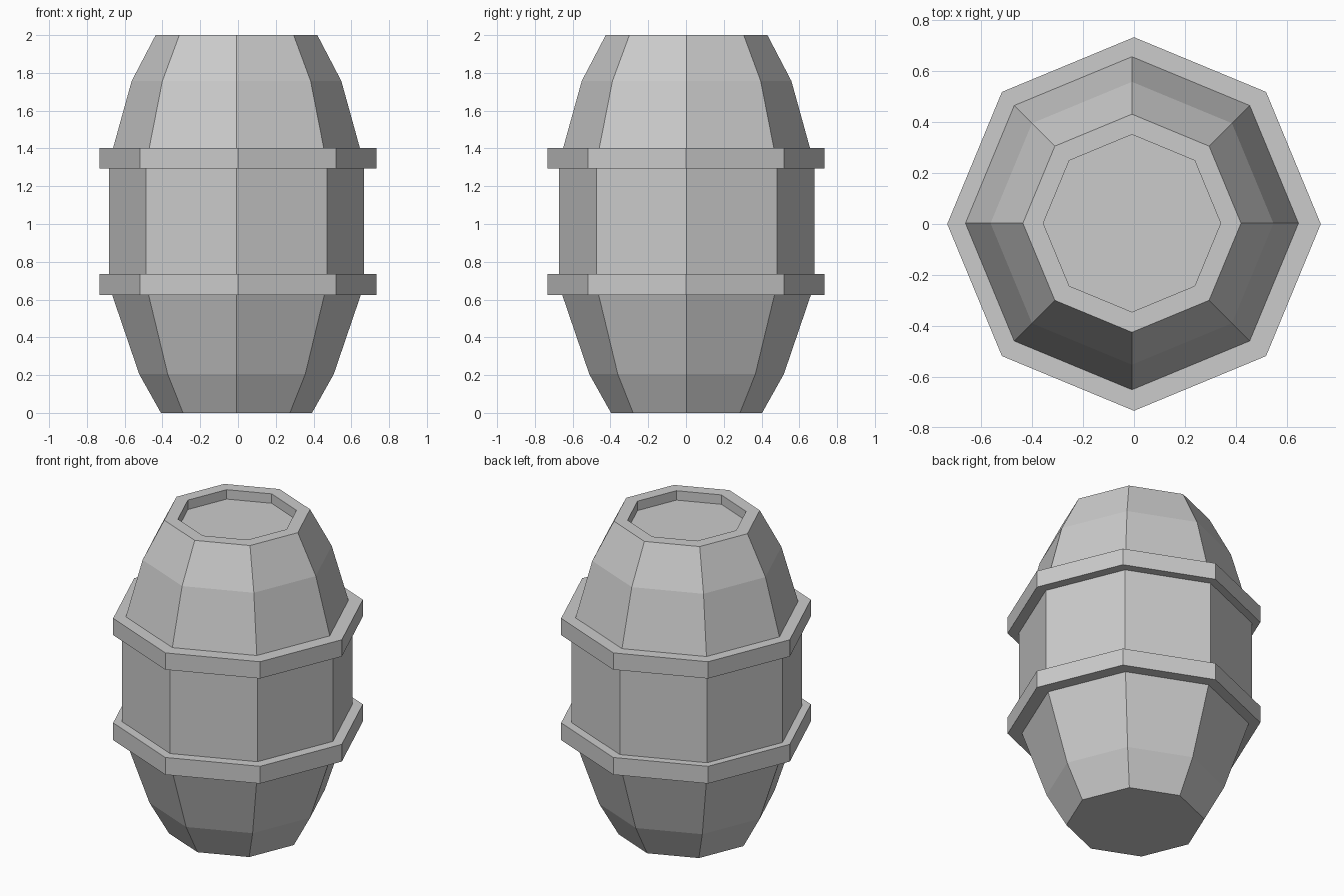
import bpy
import bmesh
from math import cos, sin, tau

SIDES = 8

cube = bpy.data.objects.get("Cube")
if cube:
    bpy.data.objects.remove(cube, do_unlink=True)

grey = bpy.data.materials.new("light grey")
grey.use_nodes = True
colour = (0.6, 0.6, 0.6, 1.0)
grey.diffuse_color = colour
grey.node_tree.nodes["Principled BSDF"].inputs["Base Color"].default_value = colour


def lathe(name, profile, centre=(0, 0)):
    """Closed octagonal solid from (radius, height) pairs, bottom to top."""
    bm = bmesh.new()
    rings = []
    for r, z in profile:
        rings.append([bm.verts.new((centre[0] + r * cos(tau * i / SIDES),
                                    centre[1] + r * sin(tau * i / SIDES), z))
                      for i in range(SIDES)])
    for low, high in zip(rings, rings[1:]):
        for i in range(SIDES):
            j = (i + 1) % SIDES
            bm.faces.new((low[i], low[j], high[j], high[i]))
    bm.faces.new(rings[0][::-1])
    bm.faces.new(rings[-1])
    bmesh.ops.recalc_face_normals(bm, faces=bm.faces)
    mesh = bpy.data.meshes.new(name)
    bm.to_mesh(mesh)
    bm.free()
    mesh.materials.append(grey)
    obj = bpy.data.objects.new(name, mesh)
    bpy.context.collection.objects.link(obj)
    return obj


# Bulging body with a recessed lid, set very slightly off the hoops' axis
lathe("barrel_body", [
    (0.40, 0), (0.515, 0.205), (0.66, 0.63),
    (0.676, 0.68), (0.676, 1.35),
    (0.654, 1.40), (0.555, 1.757), (0.428, 2.0),
    (0.348, 2.0), (0.348, 1.94),
], centre=(-0.008, 0.003))

# Two hoops
for name, bottom, top in (("lower_hoop", 0.625, 0.735), ("upper_hoop", 1.295, 1.402)):
    lathe(name, [(0.733, bottom), (0.733, top)])
